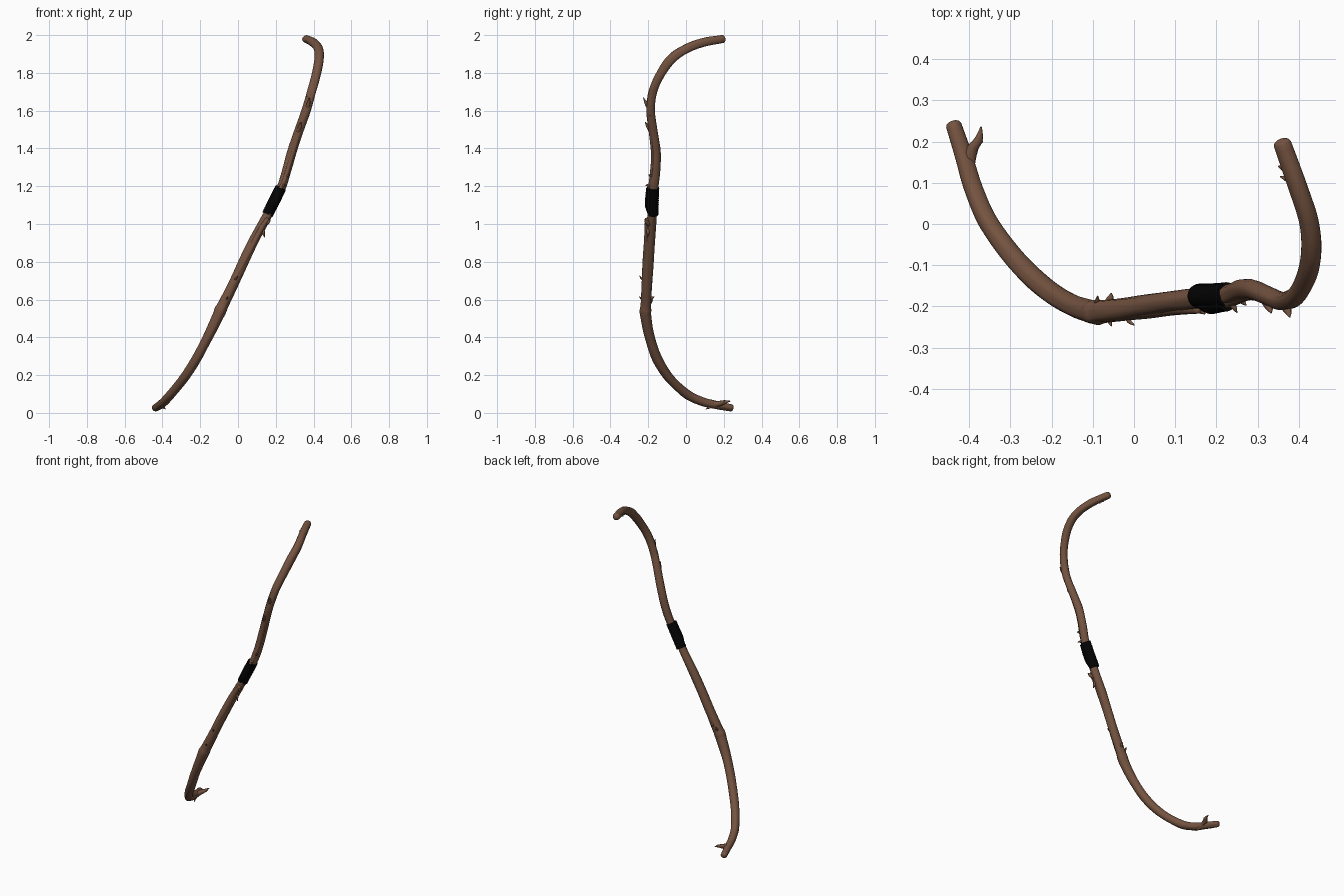
import bpy, bmesh, math, random
from mathutils import Vector, noise

random.seed(4)


def material(name, col):
    m = bpy.data.materials.new(name)
    m.diffuse_color = (*col, 1)
    return m


BARK = material("brown bark", (0.178, 0.088, 0.052))
WRAP = material("black wrap", (0.0012, 0.0012, 0.0012))


def spline(pts, steps):
    """Catmull-Rom through (x, y, z, radius) points."""
    P = [Vector(p) for p in pts]
    P = [2 * P[0] - P[1]] + P + [2 * P[-1] - P[-2]]
    out = []
    for i in range(1, len(P) - 2):
        a, b, c, d = P[i - 1:i + 3]
        for k in range(steps):
            t = k / steps
            out.append(0.5 * (2 * b + (c - a) * t + (2 * a - 5 * b + 4 * c - d) * t * t
                              + (3 * b - a - 3 * c + d) * t ** 3))
    return out + [P[-2]]


def sweep(name, pts, mat, steps=8, sides=20, rough=0.0, tip=True, ribs=0.0):
    """Tube along a path with bark ridges or cord ribs, and rounded ends."""
    S = spline(pts, steps)
    C = [s.to_3d() for s in S]
    R = [s[3] for s in S]
    if tip:  # rounded caps
        for end in (0, -1):
            d = (C[end] - C[1 if end == 0 else -2]).normalized()
            base, r = C[end].copy(), R[end]
            for a in (30, 60, 82):
                c = base + d * r * 0.6 * math.sin(math.radians(a))
                rr = r * math.cos(math.radians(a))
                at = 0 if end == 0 else len(C)
                C.insert(at, c)
                R.insert(at, rr)
    bm = bmesh.new()
    rings, side = [], None
    for i, c in enumerate(C):
        t = (C[min(i + 1, len(C) - 1)] - C[max(i - 1, 0)]).normalized()
        side = Vector((1, 0, 0)) if side is None else side
        side = (side - t * side.dot(t)).normalized()
        up = t.cross(side)
        ring = []
        for j in range(sides):
            a = 2 * math.pi * j / sides
            u = side * math.cos(a) + up * math.sin(a)
            n = noise.noise(u * 1.6 + c * 3.5) + 0.5 * noise.noise(u * 4 + c * 7)
            r = R[i] * (1 + rough * n + (ribs if i % 2 else 0))
            ring.append(bm.verts.new(c + u * r))
        rings.append(ring)
    for A, B in zip(rings, rings[1:]):
        for j in range(sides):
            k = (j + 1) % sides
            bm.faces.new((A[j], A[k], B[k], B[j]))
    caps = [bm.faces.new(rings[0][::-1]), bm.faces.new(rings[-1])]
    for f in bm.faces:
        f.smooth = True
    if not tip:  # crisp flat ends
        for f in caps:
            f.smooth = False
            for e in f.edges:
                e.smooth = False
    bmesh.ops.recalc_face_normals(bm, faces=bm.faces)
    me = bpy.data.meshes.new(name)
    bm.to_mesh(me)
    bm.free()
    me.materials.append(mat)
    ob = bpy.data.objects.new(name, me)
    bpy.context.collection.objects.link(ob)
    return ob


# Lower limb: curved branch from the foot up to the grip
sweep("lower_limb", [
    (-.438, .24, .026, .018), (-.412, .16, .042, .021), (-.388, .08, .062, .023),
    (-.352, 0, .103, .024), (-.285, -.09, .187, .025), (-.215, -.155, .295, .026),
    (-.155, -.194, .41, .027), (-.107, -.212, .51, .029), (-.092, -.214, .545, .031),
    (-.075, -.212, .58, .028), (-.017, -.206, .70, .027), (.039, -.198, .82, .027),
    (.088, -.19, .92, .026), (.136, -.184, 1.01, .025), (.178, -.178, 1.09, .023)],
    BARK, rough=.13)

# Upper limb: curved branch from the grip to the top tip
sweep("upper_limb", [
    (.175, -.176, 1.09, .023), (.228, -.172, 1.19, .024), (.26, -.16, 1.29, .024),
    (.288, -.159, 1.39, .024), (.325, -.174, 1.50, .023), (.36, -.187, 1.60, .023),
    (.39, -.175, 1.70, .023), (.415, -.137, 1.79, .024), (.43, -.075, 1.875, .025),
    (.426, 0, 1.927, .024), (.398, .09, 1.96, .023), (.36, .195, 1.979, .021)],
    BARK, rough=.13)

# Raised strips of split wood along the front of both limbs
sweep("lower_ridge", [
    (-.075, -.22, .58, .012), (0, -.218, .74, .014), (.079, -.21, .89, .014),
    (.125, -.207, .98, .014), (.155, -.207, 1.025, .012)], BARK, sides=12, rough=.2)
sweep("upper_ridge", [
    (.215, -.195, 1.17, .012), (.245, -.184, 1.23, .012), (.285, -.174, 1.36, .011),
    (.33, -.188, 1.50, .01), (.365, -.2, 1.60, .008)], BARK, sides=12, rough=.2)

# Cord wrap around the grip, with the bulge of the overlapped stub
sweep("grip_wrap", [
    (.156, -.175, 1.05, .029), (.173, -.175, 1.085, .0295), (.191, -.175, 1.12, .030),
    (.208, -.174, 1.155, .030), (.227, -.171, 1.193, .029)],
    WRAP, steps=7, sides=24, tip=False, ribs=.04)
sweep("grip_bulge", [
    (.165, -.182, 1.063, .023), (.183, -.194, 1.10, .023), (.199, -.193, 1.13, .023),
    (.213, -.19, 1.16, .023), (.226, -.188, 1.188, .023)],
    WRAP, steps=6, sides=20, tip=False, ribs=.04)

# Forked stub near the foot
sweep("foot_fork", [
    (-.402, .14, .045, .015), (-.393, .18, .05, .014), (-.377, .205, .057, .010),
    (-.371, .235, .062, .002)], BARK, steps=4, sides=10, rough=.2)
sweep("foot_fork_splinter", [
    (-.395, .175, .05, .012), (-.383, .195, .055, .009), (-.368, .20, .058, .003)],
    BARK, steps=4, sides=8)

# Thorns and snapped twigs: base point, tip point, base radius
thorns = [
    ((-.40, .15, .042), (-.385, .105, .02), .010),
    ((-.085, -.20, .56), (-.088, -.175, .60), .010),
    ((-.065, -.195, .60), (-.055, -.168, .615), .010),
    ((-.06, -.22, .59), (-.055, -.247, .615), .008),
    ((-.02, -.22, .70), (.0, -.245, .725), .007),
    ((.12, -.2, .99), (.14, -.205, .93), .012),
    ((.145, -.195, 1.0), (.172, -.218, 1.025), .012),
    ((.23, -.185, 1.20), (.25, -.215, 1.205), .010),
    ((.25, -.175, 1.25), (.272, -.197, 1.26), .008),
    ((.32, -.185, 1.49), (.333, -.216, 1.54), .012),
    ((.34, -.185, 1.54), (.378, -.19, 1.575), .009),
    ((.365, -.195, 1.61), (.378, -.226, 1.67), .012),
    ((.38, -.185, 1.66), (.362, -.2, 1.675), .009),
    ((.38, .105, 1.965), (.355, .115, 1.962), .009),
    ((.378, .13, 1.966), (.35, .14, 1.965), .010),
]
for i, (a, b, r) in enumerate(thorns):
    a, b = Vector(a), Vector(b)
    mid = a.lerp(b, .55) + Vector([random.uniform(-.003, .003) for _ in range(3)])
    sweep(f"thorn_{i + 1}", [(*a, r), (*mid, r * .75), (*b, .0015)], BARK,
          steps=3, sides=7, rough=.2)
